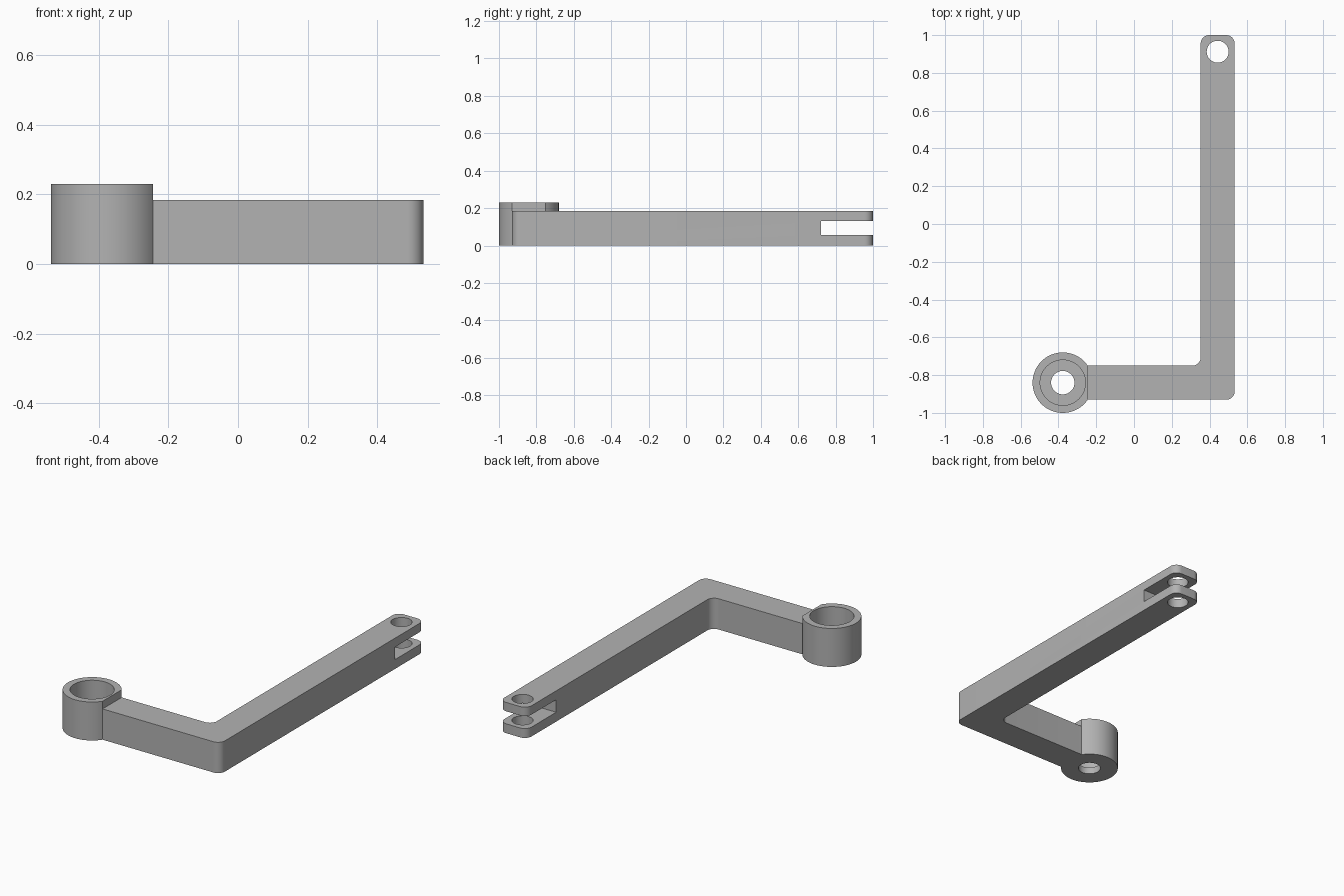
import bpy, bmesh, math
from mathutils import Vector

if "Cube" in bpy.data.objects:
    bpy.data.objects.remove(bpy.data.objects["Cube"])

BOSS = Vector((-0.377, -0.84))      # centre of the round socket
R_BOSS, H_BOSS = 0.16, 0.23
PIN = Vector((0.443, 0.912))        # centre of the clevis pin hole
H_ARM, HALF_W = 0.184, 0.09

metal = bpy.data.materials.new("plain grey metal")
metal.diffuse_color = (0.45, 0.45, 0.45, 1)
metal.use_nodes = True
metal.node_tree.nodes["Principled BSDF"].inputs["Base Color"].default_value = metal.diffuse_color


def prism(name, outline, z0, z1):
    """Extrude a counter-clockwise outline from z0 to z1."""
    bm = bmesh.new()
    face = bm.faces.new([bm.verts.new((x, y, z0)) for x, y in outline])
    new = bmesh.ops.extrude_face_region(bm, geom=[face])["geom"]
    bmesh.ops.translate(bm, vec=(0, 0, z1 - z0),
                        verts=[v for v in new if isinstance(v, bmesh.types.BMVert)])
    bmesh.ops.recalc_face_normals(bm, faces=bm.faces)
    mesh = bpy.data.meshes.new(name)
    bm.to_mesh(mesh)
    bm.free()
    mesh.materials.append(metal)
    ob = bpy.data.objects.new(name, mesh)
    bpy.context.collection.objects.link(ob)
    return ob


def arc(c, r, a0, a1, n):
    return [(c[0] + r * math.cos(a0 + (a1 - a0) * i / n),
             c[1] + r * math.sin(a0 + (a1 - a0) * i / n)) for i in range(n + 1)]


def circle(c, r, n=64):
    return arc(c, r, 0, math.tau, n)[:-1]


def rounded(corners, n=10):
    """Outline from (x, y, fillet radius) right-angle corners."""
    pts = []
    for i, (x, y, r) in enumerate(corners):
        p = Vector((x, y))
        if r == 0:
            pts.append((x, y))
            continue
        u = (Vector(corners[i - 1][:2]) - p).normalized()
        v = (Vector(corners[(i + 1) % len(corners)][:2]) - p).normalized()
        for k in range(n + 1):
            t = math.pi / 2 * k / n
            pts.append(tuple(p + r * (u + v) - r * (v * math.cos(t) + u * math.sin(t))))
    return pts


def combine(target, tool, operation):
    tool.hide_render = True
    mod = target.modifiers.new(tool.name, 'BOOLEAN')
    mod.operation, mod.solver, mod.object = operation, 'EXACT', tool
    bpy.context.view_layer.objects.active = target
    bpy.ops.object.modifier_apply(modifier=mod.name)
    bpy.data.objects.remove(tool)


# L-shaped arm with filleted corners
y0, y1 = BOSS.y - HALF_W, BOSS.y + HALF_W
x0, x1 = PIN.x - HALF_W, PIN.x + HALF_W
lever = prism("bent_lever_arm", rounded([
    (-0.255, y0, 0), (x1, y0, 0.045), (x1, 1, 0.045),
    (x0, 1, 0.045), (x0, y1, 0.045), (-0.255, y1, 0)]), 0, H_ARM)

# round socket, flattened on the arm side
a = math.asin(HALF_W / R_BOSS)
boss = prism("socket", arc(BOSS, R_BOSS, a, math.tau - a, 64), 0, H_BOSS)
combine(lever, boss, 'UNION')

# counterbore and through hole in the socket
combine(lever, prism("counterbore", circle(BOSS, 0.12), 0.04, 0.4), 'DIFFERENCE')
combine(lever, prism("socket_hole", circle(BOSS, 0.062), -0.1, 0.1), 'DIFFERENCE')

# clevis slot and pin hole at the far end
slot = prism("clevis_slot", [(0.2, 0.723), (0.7, 0.723), (0.7, 1.2), (0.2, 1.2)], 0.056, 0.131)
combine(lever, slot, 'DIFFERENCE')
combine(lever, prism("pin_hole", circle(PIN, 0.058), -0.1, 0.4), 'DIFFERENCE')

bpy.ops.object.select_all(action='DESELECT')
lever.select_set(True)
bpy.context.view_layer.objects.active = lever
bpy.ops.object.shade_smooth_by_angle(angle=math.radians(30))
